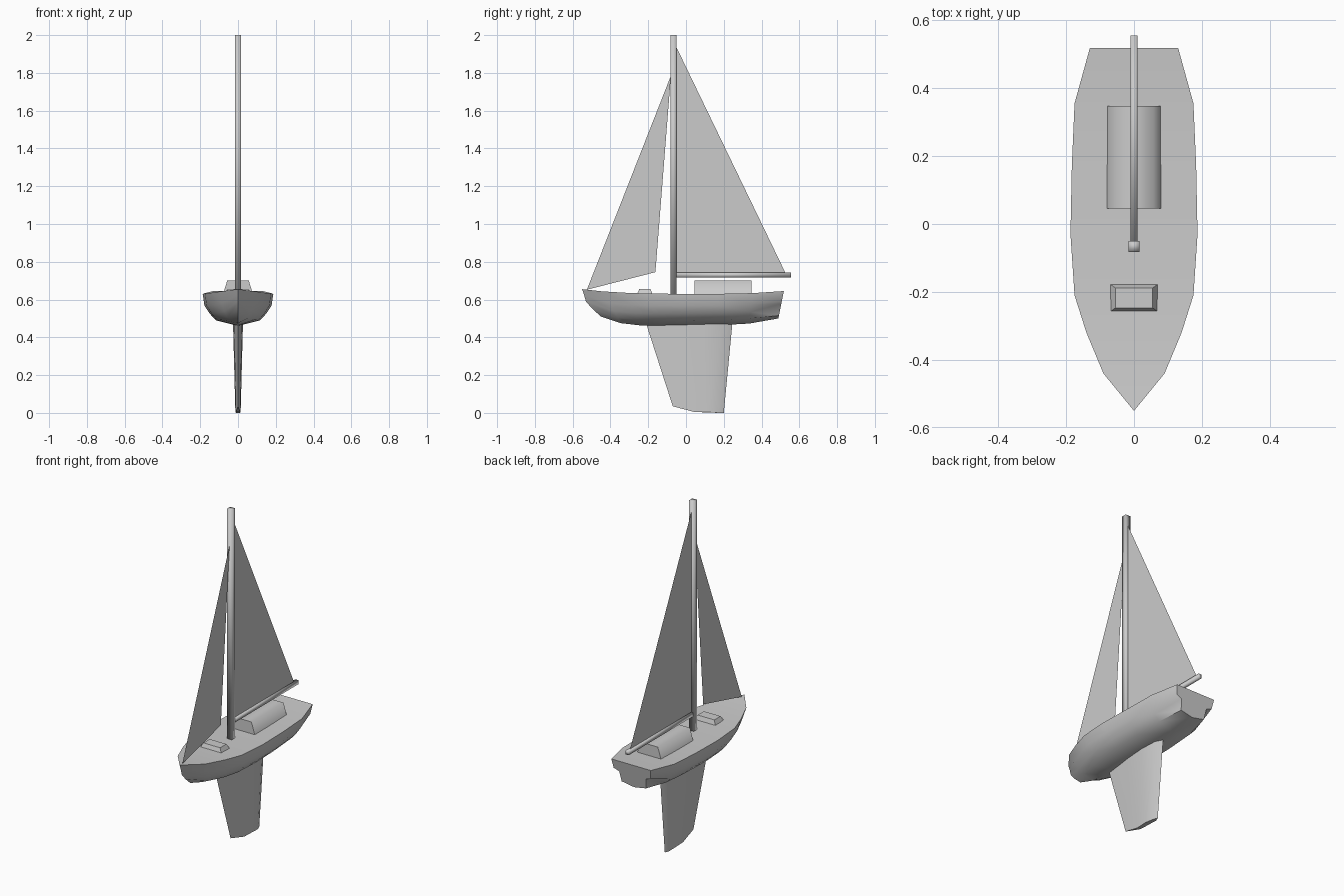
import bpy, bmesh, math

if "Cube" in bpy.data.objects:
    bpy.data.objects.remove(bpy.data.objects["Cube"])


def make(name, verts, faces, smooth=None):
    me = bpy.data.meshes.new(name)
    me.from_pydata(verts, [], faces)
    bm = bmesh.new()
    bm.from_mesh(me)
    bmesh.ops.remove_doubles(bm, verts=bm.verts, dist=1e-5)
    bmesh.ops.recalc_face_normals(bm, faces=bm.faces)
    bm.to_mesh(me)
    bm.free()
    ob = bpy.data.objects.new(name, me)
    bpy.context.collection.objects.link(ob)
    if smooth:
        bpy.context.view_layer.objects.active = ob
        ob.select_set(True)
        bpy.ops.object.shade_smooth_by_angle(angle=math.radians(smooth))
        ob.select_set(False)
    return ob


def loft(name, rings, smooth=None):
    """Skin closed rings of equal length and cap both ends."""
    n = len(rings[0])
    faces = [(i * n + j, i * n + (j + 1) % n, (i + 1) * n + (j + 1) % n, (i + 1) * n + j)
             for i in range(len(rings) - 1) for j in range(n)]
    last = (len(rings) - 1) * n
    faces += [tuple(range(n)), tuple(range(last, last + n))]
    return make(name, [v for r in rings for v in r], faces, smooth)


def rect(x, y0, y1, z):
    return [(-x, y0, z), (x, y0, z), (x, y1, z), (-x, y1, z)]


def mirrored(half):
    """Half section from starboard rail to centreline -> full section."""
    return half + [(-x, y, z) for x, y, z in half[-2::-1]]


# Hull: stations (deck y, keel y, half width, deck z, keel z)
stations = [(-.44, -.345, .09, .643, .475), (-.32, -.24, .14, .636, .463),
            (-.21, -.14, .175, .632, .461), (-.03, 0, .187, .63, .461),
            (.17, .17, .183, .63, .464), (.355, .335, .175, .634, .473)]
section = [(1, 0), (.95, .37), (.80, .62), (.62, .83), (0, 1)]
stem = [(-.55, .655), (-.54, .625), (-.53, .59), (-.495, .55), (-.45, .51)]
transom = [(.13, .645), (.122, .59), (.088, .578), (.08, .515), (0, .50)]

sections = []
for yd, yk, w, zd, zk in stations:
    sections.append(mirrored([(w * a, yd + (yk - yd) * t, zd + (zk - zd) * t) for a, t in section]))
sections.append(mirrored([(x, .518 - (.645 - z) * .2, z) for x, z in transom]))

n = len(sections[0])
verts = [v for s in sections for v in s]
faces = []
for i in range(len(sections) - 1):
    for j in range(n):
        k = (j + 1) % n
        faces.append((i * n + j, i * n + k, (i + 1) * n + k, (i + 1) * n + j))
faces.append(tuple(range(len(verts) - n, len(verts))))
# bow skin from the stem line to the first station
b = len(verts)
verts += [(0, y, z) for y, z in stem]
for j in range(4):
    faces.append((b + j, j, j + 1, b + j + 1))
    faces.append((b + j, n - 1 - j, n - 2 - j, b + j + 1))
faces.append((b, 0, n - 1))
make("hull", verts, faces, 40)

# Keel fin: (leading y, trailing y, half thickness, z at leading / middle / trailing)
foil = [(0, 0, 0), (.42, .8, 1), (.68, 1, 1), (.9, .75, 2), (1, 0, 2)]
rings = []
for y0, y1, w, zs in [(-.07, .20, .014, (.035, .005, 0)), (-.22, .248, .027, (.5, .5, .5))]:
    right = [(w * t, y0 + (y1 - y0) * f, zs[k]) for f, t, k in foil]
    rings.append(right + [(-x, y, z) for x, y, z in right[-2:0:-1]])
loft("keel_fin", rings, 40)

# Cabin and fore hatch
loft("cabin", [rect(.085, .045, .347, .61), rect(.057, .045, .347, .70)], 75)
loft("fore_hatch", [rect(.078, -.264, -.172, .615), rect(.055, -.247, -.188, .657)], 40)

# Mast and boom
loft("mast", [rect(.016, -.082, -.050, .60), rect(.016, -.082, -.050, 2.0)], 100)
boom = [[(-.01, y, .718), (.01, y, .718), (.01, y, .742), (-.01, y, .742)] for y in (-.06, .555)]
loft("boom", boom, 100)

# Sails
make("main_sail", [(0, -.055, 1.945), (0, -.055, .74), (0, .527, .74)], [(0, 1, 2)])
make("jib_sail", [(0, -.08, 1.785), (0, -.162, .745), (0, -.525, .652)], [(0, 1, 2)])
